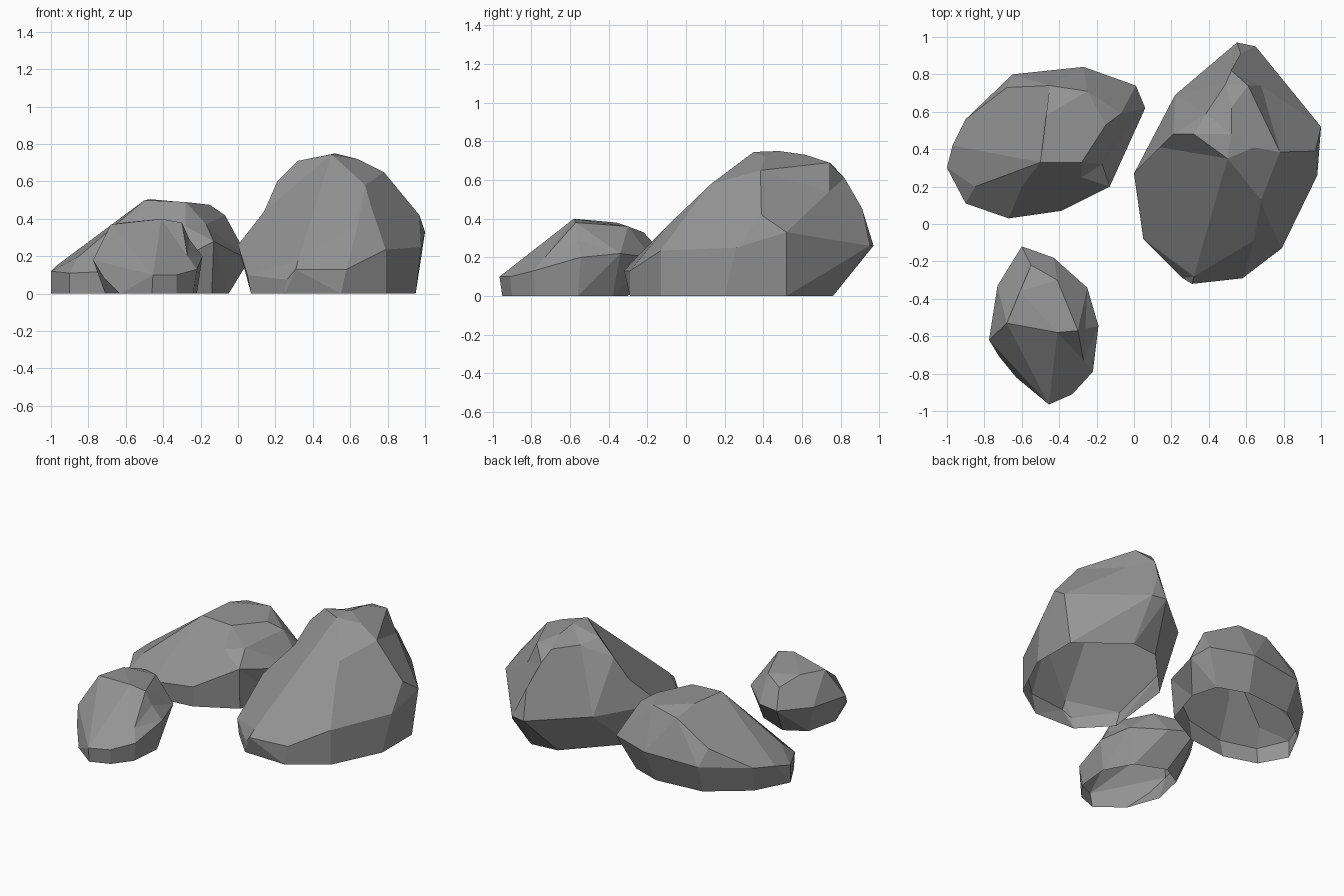
import bpy, bmesh
from mathutils import Vector

stone = bpy.data.materials.new("stone")
stone.diffuse_color = (.3, .3, .3, 1)


def boulder(name, centre, base, rim, crown):
    """Faceted rock: skin the points by direction from the centre, so shallow dents survive."""
    c = Vector(centre)
    pts = [Vector((x, y, 0)) for x, y in base] + [Vector(p) for p in rim + crown]
    pts.append(Vector((c.x, c.y, 0)))
    bm = bmesh.new()
    home = {}
    for p in pts:
        d = p - c
        v = bm.verts.new(d.normalized() * d.length ** 0.15)
        home[v] = p
    bmesh.ops.convex_hull(bm, input=bm.verts[:])
    for v in bm.verts[:]:
        if not v.link_faces:
            del home[v]
            bm.verts.remove(v)
    for v in bm.verts:
        v.co = home[v]
    bmesh.ops.recalc_face_normals(bm, faces=bm.faces[:])
    # The underside is open
    under = [f for f in bm.faces if all(v.co.z < .001 for v in f.verts)]
    bmesh.ops.delete(bm, geom=under, context='FACES')
    # Merge nearly level neighbours into broad facets
    bm.normal_update()
    bmesh.ops.dissolve_limit(bm, angle_limit=0.2, verts=[], edges=bm.edges[:])
    mesh = bpy.data.meshes.new(name)
    bm.to_mesh(mesh)
    bm.free()
    mesh.materials.append(stone)
    ob = bpy.data.objects.new(name, mesh)
    bpy.context.collection.objects.link(ob)
    return ob


# Tall boulder on the right, with a big sloping front face
boulder("large_rock", (.52, .3, .26),
        [(.07, -.09), (.25, -.28), (.55, -.29), (.79, -.13), (.95, .2),
         (.95, .52), (.64, .76), (.45, .74), (.13, .4)],
        [(0, .27, .26), (.05, -.08, .1), (.26, -.29, .075), (.31, -.32, .13),
         (.58, -.29, .13), (.79, -.13, .235), (.98, .26, .25), (1, .52, .33),
         (.97, .39, .42), (.65, .95, .26), (.55, .97, .26), (.22, .69, .27)],
        [(.57, .91, .455), (.52, .82, .61), (.14, .41, .44), (.21, .48, .6),
         (.32, .48, .71), (.5, .35, .745), (.64, .41, .72), (.78, .385, .65),
         (.68, .13, .58), (.71, .04, .47), (.64, -.09, .37), (.32, -.28, .175),
         (.49, .75, .685), (.61, .74, .69), (.68, .74, .54), (.52, .48, .75),
         (.52, .62, .73), (.385, .59, .68), (.46, .67, .695)])

# Wide boulder at the back left, with a low tail
boulder("wide_rock", (-.45, .43, .17),
        [(-1, .3), (-.9, .12), (-.68, .05), (-.4, .08), (-.14, .22),
         (-.05, .5), (-.1, .68), (-.3, .75), (-.63, .72), (-.88, .53)],
        [(-1, .3, .12), (-.97, .42, .15), (-.9, .11, .11), (-.67, .03, .12),
         (-.39, .07, .14), (-.13, .2, .28), (.06, .62, .18), (.01, .74, .22),
         (-.27, .84, .22), (-.65, .8, .2), (-.9, .56, .17)],
        [(-.85, .2, .2), (-.6, .2, .31), (-.5, .33, .5), (-.45, .24, .39),
         (-.28, .25, .36), (-.28, .33, .49), (-.47, .58, .505), (-.45, .74, .46),
         (-.68, .73, .31), (-.25, .71, .485), (-.15, .53, .475), (-.07, .59, .42),
         (-.17, .32, .37)])

# Small boulder at the front left
boulder("small_rock", (-.47, -.55, .17),
        [(-.46, -.95), (-.63, -.82), (-.71, -.6), (-.66, -.38), (-.52, -.3),
         (-.32, -.38), (-.22, -.56), (-.24, -.78), (-.33, -.9)],
        [(-.455, -.965, .1), (-.72, -.71, .09), (-.775, -.62, .18), (-.33, -.91, .1),
         (-.22, -.79, .13), (-.27, -.73, .2), (-.19, -.545, .2), (-.25, -.34, .22),
         (-.43, -.18, .2), (-.6, -.12, .22), (-.73, -.33, .2)],
        [(-.68, -.53, .37), (-.41, -.58, .4), (-.3, -.57, .38), (-.26, -.56, .29),
         (-.61, -.36, .38), (-.41, -.3, .36), (-.55, -.22, .33)])
